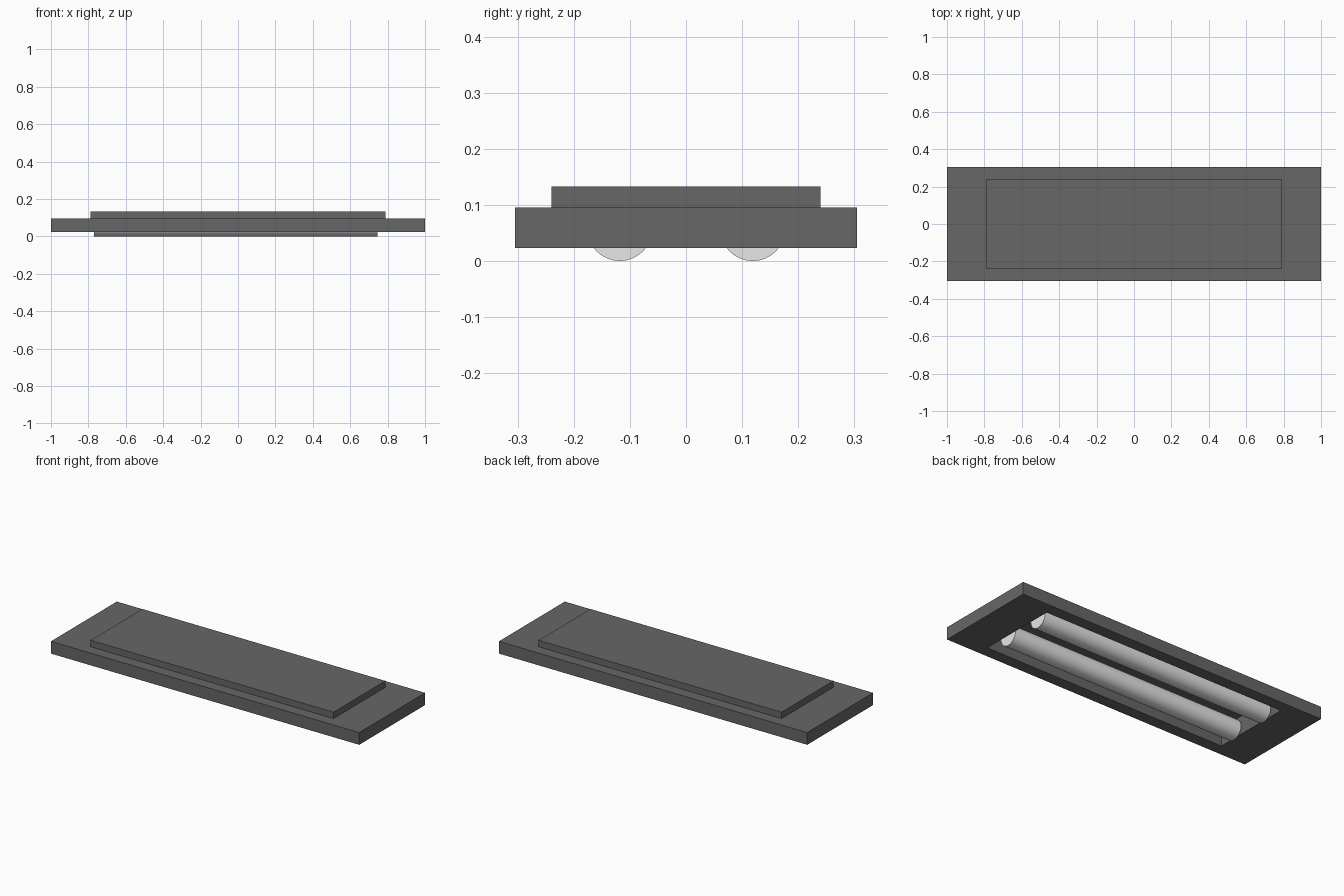
import bpy
import bmesh
from math import radians, pi
from mathutils import Matrix

cube = bpy.data.objects.get("Cube")
if cube:
    bpy.data.objects.remove(cube, do_unlink=True)


def make_material(name, value):
    mat = bpy.data.materials.new(name)
    mat.use_nodes = True
    color = (value, value, value, 1)
    mat.diffuse_color = color
    bsdf = next(n for n in mat.node_tree.nodes if n.type == 'BSDF_PRINCIPLED')
    bsdf.inputs["Base Color"].default_value = color
    return mat


def add_object(name, bm, mat):
    bmesh.ops.recalc_face_normals(bm, faces=bm.faces)
    mesh = bpy.data.meshes.new(name)
    bm.to_mesh(mesh)
    bm.free()
    mesh.materials.append(mat)
    obj = bpy.data.objects.new(name, mesh)
    bpy.context.collection.objects.link(obj)
    return obj


def stepped_shell(name, rings, mat):
    """Bridge rectangular rings (half x, half y, z) and cap both ends."""
    bm = bmesh.new()
    loops = [[bm.verts.new((sx * hx, sy * hy, z))
              for sx, sy in ((-1, -1), (1, -1), (1, 1), (-1, 1))]
             for hx, hy, z in rings]
    for a, b in zip(loops, loops[1:]):
        for i in range(4):
            j = (i + 1) % 4
            bm.faces.new((a[i], a[j], b[j], b[i]))
    bm.faces.new(loops[0])
    bm.faces.new(loops[-1])
    return add_object(name, bm, mat)


dark_grey = make_material("dark grey metal", 0.135)
white = make_material("lamp white", 0.8)

# Housing: wide rim, raised back box, and a hollow open underneath
bottom, rim_top, top, wall = 0.023, 0.095, 0.133, 0.003
box_x, box_y = 0.788, 0.24
stepped_shell("lamp_housing", [
    (box_x - wall, box_y - wall, top - wall),
    (box_x - wall, box_y - wall, bottom),
    (1.0, 0.305, bottom),
    (1.0, 0.305, rim_top),
    (box_x, box_y, rim_top),
    (box_x, box_y, top),
], dark_grey)

# Two light tubes lying along the housing
radius, start, end = 0.058, -0.77, 0.745
for side, y in (("front", -0.118), ("back", 0.119)):
    bm = bmesh.new()
    place = (Matrix.Translation(((start + end) / 2, y, radius))
             @ Matrix.Rotation(pi / 2, 4, 'Y'))
    bmesh.ops.create_cone(bm, cap_ends=True, segments=32, radius1=radius,
                          radius2=radius, depth=end - start, matrix=place)
    tube = add_object(side + "_light_tube", bm, white)
    bpy.ops.object.select_all(action='DESELECT')
    tube.select_set(True)
    bpy.context.view_layer.objects.active = tube
    bpy.ops.object.shade_smooth_by_angle(angle=radians(40))
